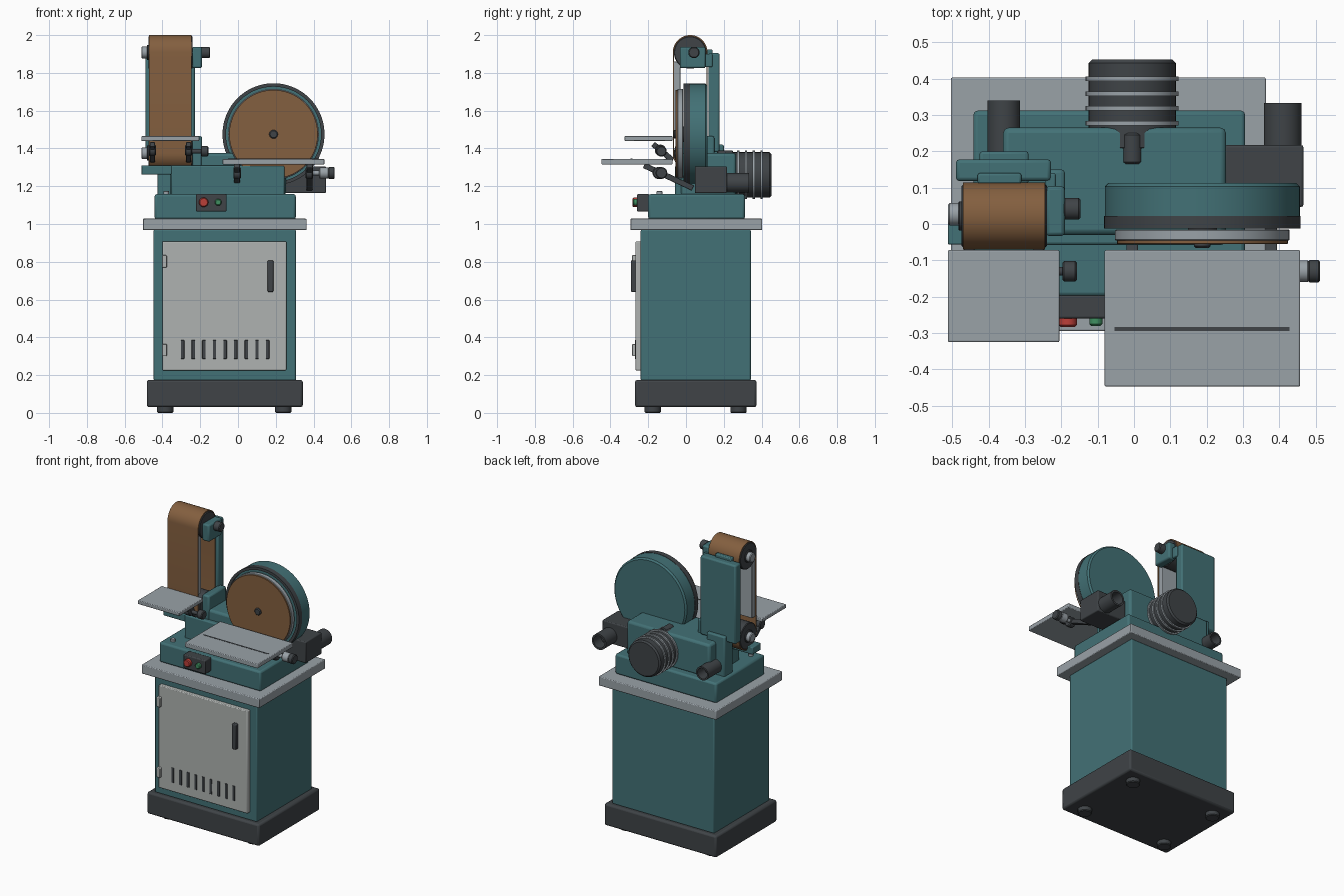
import bpy, bmesh, math
from mathutils import Matrix, Vector

if "Cube" in bpy.data.objects:
    bpy.data.objects.remove(bpy.data.objects["Cube"])


def material(name, rgb):
    m = bpy.data.materials.new(name)
    m.diffuse_color = (*rgb, 1)
    m.use_nodes = True
    m.node_tree.nodes["Principled BSDF"].inputs["Base Color"].default_value = m.diffuse_color
    return m


TEAL = material("teal_paint", (0.055, 0.165, 0.18))
DARK = material("dark_grey", (0.05, 0.057, 0.063))
GREY = material("cast_grey", (0.32, 0.36, 0.39))
PANEL = material("door_grey", (0.43, 0.45, 0.44))
BROWN = material("abrasive", (0.23, 0.115, 0.05))
RED = material("red", (0.5, 0.05, 0.04))
GREEN = material("green", (0.05, 0.28, 0.12))


def finish(name, bm, mat, bevel=0, matrix=None):
    bmesh.ops.recalc_face_normals(bm, faces=bm.faces)
    me = bpy.data.meshes.new(name)
    bm.to_mesh(me)
    bm.free()
    ob = bpy.data.objects.new(name, me)
    bpy.context.collection.objects.link(ob)
    me.materials.append(mat)
    if matrix:
        ob.matrix_world = matrix
    if bevel:
        b = ob.modifiers.new("Bevel", 'BEVEL')
        b.width, b.segments, b.limit_method = bevel, 2, 'ANGLE'
    return ob


def box(name, x, y, z, mat, bevel=0.006, tilt=0):
    """Box from (min, max) ranges, optionally tilted about x."""
    bm = bmesh.new()
    bmesh.ops.create_cube(bm, size=1)
    bmesh.ops.scale(bm, verts=bm.verts, vec=(x[1] - x[0], y[1] - y[0], z[1] - z[0]))
    c = Matrix.Translation((sum(x) / 2, sum(y) / 2, sum(z) / 2))
    return finish(name, bm, mat, bevel, c @ Matrix.Rotation(tilt, 4, 'X'))


AXES = {'X': Matrix.Rotation(math.pi / 2, 4, 'Y'),
        'Y': Matrix.Rotation(-math.pi / 2, 4, 'X'),
        'Z': Matrix.Identity(4)}


def lathe(name, profile, pos, axis, mat, n=48):
    """Revolve a closed loop of (radius, height) points around an axis."""
    bm = bmesh.new()
    rings = [[bm.verts.new((r * math.cos(a), r * math.sin(a), h)) for r, h in profile]
             for a in (2 * math.pi * i / n for i in range(n))]
    k = len(profile)
    for i in range(n):
        a, b = rings[i], rings[(i + 1) % n]
        for j in range(k):
            if profile[j][0] + profile[(j + 1) % k][0] > 0:
                bm.faces.new((a[j], b[j], b[(j + 1) % k], a[(j + 1) % k]))
    bmesh.ops.remove_doubles(bm, verts=bm.verts, dist=1e-5)
    return finish(name, bm, mat, 0, Matrix.Translation(pos) @ AXES[axis])


def cyl(name, pos, r, h0, h1, axis, mat, c=0.005, n=32):
    """Chamfered solid cylinder from h0 to h1 along its axis."""
    return lathe(name, [(0, h0), (r - c, h0), (r, h0 + c), (r, h1 - c), (r - c, h1), (0, h1)],
                 pos, axis, mat, n)


def tube(name, pos, r, wall, h0, h1, axis, mat, n=48):
    return lathe(name, [(r, h0), (r, h1), (r - wall, h1), (r - wall, h0)], pos, axis, mat, n)


# cabinet with plinth, feet and top
box("plinth", (-.483, .343), (-.27, .373), (.03, .175), DARK, .012)
for x in (-.385, .24):
    for y in (-.176, .278):
        cyl("foot", (x, y, 0), .043, 0, .035, 'Z', DARK)
box("cabinet", (-.447, .307), (-.24, .343), (.17, .97), TEAL, .008)
box("cabinet_top", (-.504, .363), (-.295, .403), (.967, 1.028), GREY, .005)

# door
box("door", (-.40, .256), (-.267, -.235), (.225, .908), PANEL, .005)
for z in (.30, .77):
    box("door_hinge", (-.403, -.377), (-.285, -.255), (z, z + .065), PANEL, .004)
box("door_handle", (.157, .187), (-.292, -.26), (.64, .808), DARK, .006)
for i in range(9):
    x = -.293 + i * .0562
    box("door_vent", (x - .009, x + .009), (-.271, -.26), (.286, .385), DARK, .002)

# machine base and switch box
box("machine_base", (-.442, .306), (-.2, .312), (1.025, 1.158), TEAL, .012)
cyl("base_bolt", (-.38, -.14, 0), .015, 1.15, 1.175, 'Z', GREY, .003)
box("switch_box", (-.222, -.06), (-.26, -.195), (1.066, 1.158), DARK, .006)
cyl("stop_button", (-.182, -.26, 1.115), .025, -.023, .01, 'Y', RED)
cyl("start_button", (-.105, -.26, 1.115), .018, -.02, .01, 'Y', GREEN)

# drive body
box("drive_body", (-.36, .253), (-.03, .265), (1.15, 1.375), TEAL, .015)
box("drive_body_front", (-.356, .247), (-.058, .1), (1.15, 1.31), TEAL, .008)

# motor with cooling fins
cyl("motor", (-.005, 0, 1.26), .12, .2, .453, 'Y', DARK, .01, 48)
for y in (.277, .318, .358, .4):
    tube("motor_fin", (-.005, y, 1.26), .128, .02, -.006, .006, 'Y', GREY)
cyl("motor_cap", (-.005, 0, 1.36), .028, .165, .25, 'Y', DARK)

# disc housing and disc
DX, DZ = .188, 1.475
cyl("disc_housing", (DX, 0, DZ), .268, .0, .113, 'Y', TEAL, .01, 96)
tube("disc_housing_rim", (DX, 0, DZ), .27, .018, -.012, .022, 'Y', DARK, 96)
cyl("disc_shaft", (DX, 0, DZ), .04, -.02, .02, 'Y', DARK)
cyl("disc_plate", (DX, 0, DZ), .24, -.046, -.015, 'Y', GREY, .003, 96)
cyl("disc_abrasive", (DX, 0, DZ), .235, -.055, -.04, 'Y', BROWN, .001, 96)
cyl("disc_hub", (DX, 0, DZ), .023, -.066, -.04, 'Y', DARK)

# dust box and ports
box("dust_box", (.25, .466), (.047, .217), (1.163, 1.305), DARK, .006)
tube("dust_port", (.409, 0, 1.218), .052, .012, .2, .333, 'Y', DARK)
cyl("dust_port_core", (.409, 0, 1.218), .042, .2, .26, 'Y', DARK)
tube("belt_dust_port", (-.358, 0, 1.215), .045, .01, .17, .34, 'Y', DARK)
cyl("belt_dust_port_core", (-.358, 0, 1.215), .037, .17, .27, 'Y', DARK)

# disc table with groove, brackets and lock knob
box("disc_table", (-.081, .457), (-.447, -.072), (1.315, 1.345), GREY, .004)
box("disc_table_slot", (-.053, .428), (-.294, -.284), (1.335, 1.3465), DARK, 0)
for x in (-.005, .378):
    box("disc_table_bracket", (x - .016, x + .016), (-.235, .05), (1.235, 1.265), DARK, .004, math.radians(-25))
    cyl("disc_table_pivot", (x, -.145, 1.27), .032, -.02, .02, 'X', DARK)
cyl("disc_table_rod", (0, -.135, 1.27), .012, .37, .46, 'X', GREY, .002)
cyl("disc_knob_collar", (0, -.13, 1.27), .03, .43, .482, 'X', GREY)
cyl("disc_knob", (0, -.13, 1.27), .031, .478, .512, 'X', DARK)

# belt table with brackets and lock knob
box("belt_table", (-.512, -.205), (-.325, -.072), (1.44, 1.465), GREY, .004)
for x in (-.453, -.262):
    box("belt_table_bracket", (x - .014, x + .014), (-.19, -.055), (1.365, 1.395), DARK, .004, math.radians(-40))
    cyl("belt_table_pivot", (x, -.135, 1.39), .03, -.018, .018, 'X', DARK)
cyl("belt_table_rod", (0, -.13, 1.385), .012, -.262, -.19, 'X', DARK, .002)
cyl("belt_table_knob", (0, -.13, 1.385), .028, -.197, -.157, 'X', DARK)

# sanding belt: a stadium loop around two rollers
BY, Z0, Z1 = .022, 1.375, 1.908


def stadium(r, n=24):
    pts = []
    for zc, start in ((Z1, 0), (Z0, math.pi)):
        for i in range(n + 1):
            a = start + math.pi * i / n
            pts.append((BY + r * math.cos(a), zc + r * math.sin(a)))
    return pts


bm = bmesh.new()
loops = [[bm.verts.new((x, y, z)) for y, z in stadium(r)]
         for x, r in ((-.471, .092), (-.245, .092), (-.245, .086), (-.471, .086))]
for a, b in zip(loops, loops[1:] + loops[:1]):
    for i in range(len(a)):
        j = (i + 1) % len(a)
        bm.faces.new((a[i], a[j], b[j], b[i]))
finish("sanding_belt", bm, BROWN)
for z in (Z0, Z1):
    cyl("belt_roller", (0, BY, z), .086, -.475, -.24, 'X', DARK, .004, 48)
    cyl("roller_washer", (0, BY, z), .04, -.483, -.47, 'X', DARK, .003)
    cyl("roller_end_knob", (0, BY + .005, z), .031, -.512, -.478, 'X', GREY)
box("belt_platen", (-.465, -.25), (-.064, -.03), (1.47, 1.86), GREY, .003)

# belt frame: back plate, column, side brackets and tracking knob
box("belt_back_plate", (-.49, -.228), (.118, .178), (1.38, 1.905), TEAL, .01)
box("back_plate_clip", (-.43, -.31), (.11, .14), (1.87, 1.925), TEAL, .006)
box("belt_column", (-.425, -.29), (.11, .2), (1.15, 1.42), TEAL, .008)
box("upper_bracket", (-.243, -.19), (-.033, .104), (1.825, 1.938), TEAL, .01)
box("upper_bracket_arm", (-.243, -.215), (.07, .14), (1.83, 1.9), TEAL, .006)
box("lower_bracket", (-.243, -.19), (-.033, .15), (1.3, 1.465), TEAL, .01)
box("lower_belt_guard", (-.512, -.35), (-.057, .03), (1.262, 1.31), TEAL, .005)
cyl("tracking_knob", (0, .042, 1.908), .03, -.195, -.147, 'X', DARK)

# smooth round surfaces, keep hard edges
bpy.ops.object.select_all(action='SELECT')
bpy.context.view_layer.objects.active = bpy.context.selected_objects[0]
bpy.ops.object.shade_smooth_by_angle(angle=math.radians(30))
